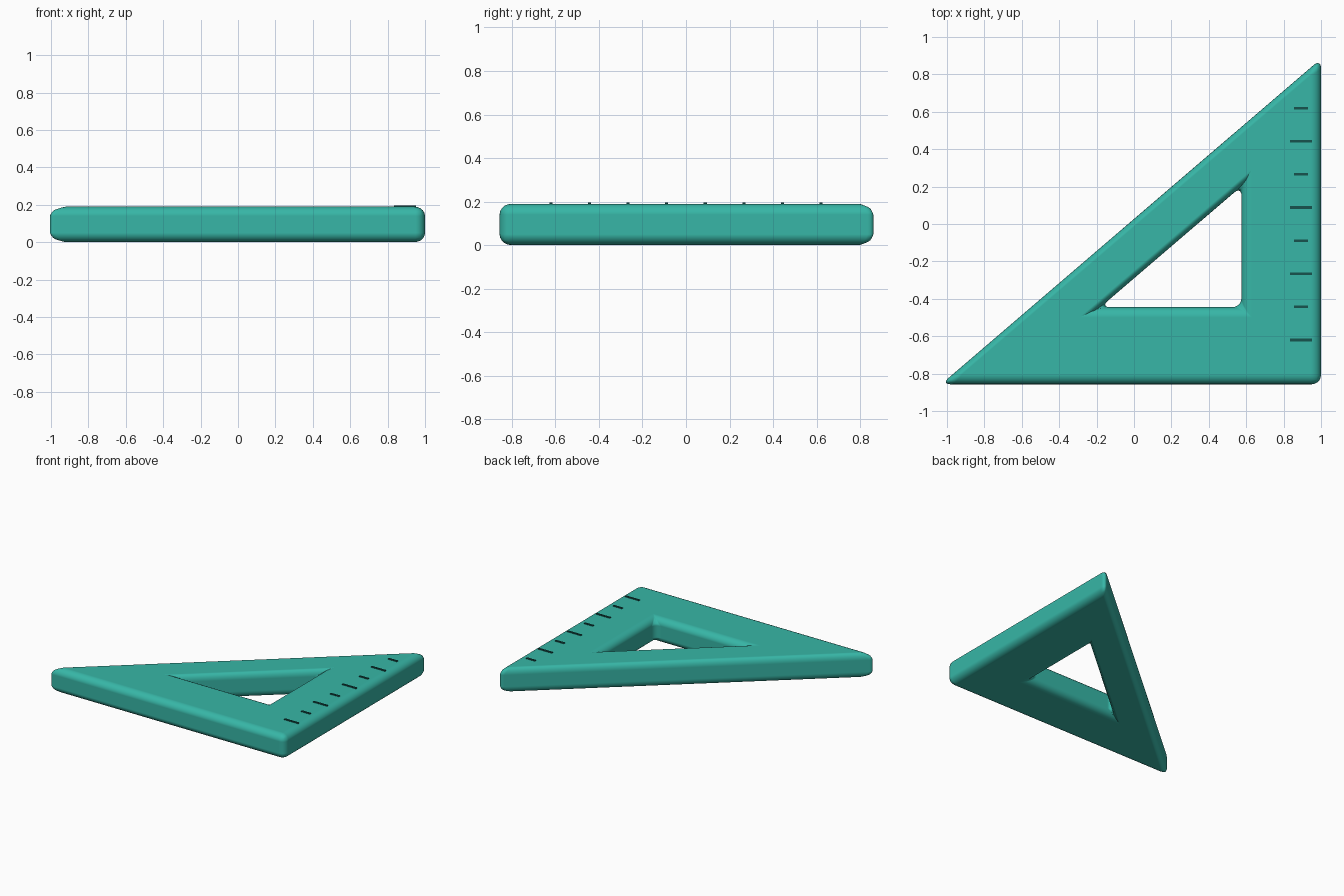
import bpy, bmesh

if "Cube" in bpy.data.objects:
    bpy.data.objects.remove(bpy.data.objects["Cube"])


def material(name, rgb):
    m = bpy.data.materials.new(name)
    m.diffuse_color = (*rgb, 1)
    m.use_nodes = True
    m.node_tree.nodes["Principled BSDF"].inputs["Base Color"].default_value = m.diffuse_color
    return m


def add_object(name, bm, mat):
    bmesh.ops.recalc_face_normals(bm, faces=bm.faces)
    mesh = bpy.data.meshes.new(name)
    bm.to_mesh(mesh)
    bm.free()
    mesh.materials.append(mat)
    ob = bpy.data.objects.new(name, mesh)
    bpy.context.collection.objects.link(ob)
    return ob


teal = material("teal plastic", (0.038, 0.47, 0.385))
dark = material("dark teal marks", (0.008, 0.085, 0.075))
TOP = 0.19

# Set square body: a triangular plate with a triangular window
outer = [(-1.0315, -0.857), (1.0, -0.857), (1.0, 0.884)]
window = [(-0.18, -0.445), (0.575, -0.445), (0.575, 0.202)]
bm = bmesh.new()
rings = {}
for name, pts in (("outer", outer), ("window", window)):
    for z in (0, TOP):
        rings[name, z] = [bm.verts.new((x, y, z)) for x, y in pts]


def bridge(a, b):
    for i in range(3):
        j = (i + 1) % 3
        bm.faces.new((a[i], a[j], b[j], b[i]))


bridge(rings["outer", 0], rings["outer", TOP])
bridge(rings["window", 0], rings["window", TOP])
bridge(rings["outer", 0], rings["window", 0])
bridge(rings["outer", TOP], rings["window", TOP])
body = add_object("set_square_body", bm, teal)
body.data.polygons.foreach_set("use_smooth", [True] * len(body.data.polygons))

# Rounded rims and corners
bev = body.modifiers.new("rounded edges", "BEVEL")
bev.width = 0.05
bev.segments = 5
bev.limit_method = 'ANGLE'
bev.harden_normals = True

# Measuring marks: alternating long and short thin plates
for i in range(8):
    half = 0.059 if i % 2 == 0 else 0.038
    y = -0.62 + i * 0.1771
    bm = bmesh.new()
    bmesh.ops.create_cube(bm, size=1)
    for v in bm.verts:
        v.co = (0.893 + v.co.x * 2 * half, y + v.co.y * 0.014, TOP + 0.002 + v.co.z * 0.008)
    add_object(f"measuring_mark_{i + 1}", bm, dark)
